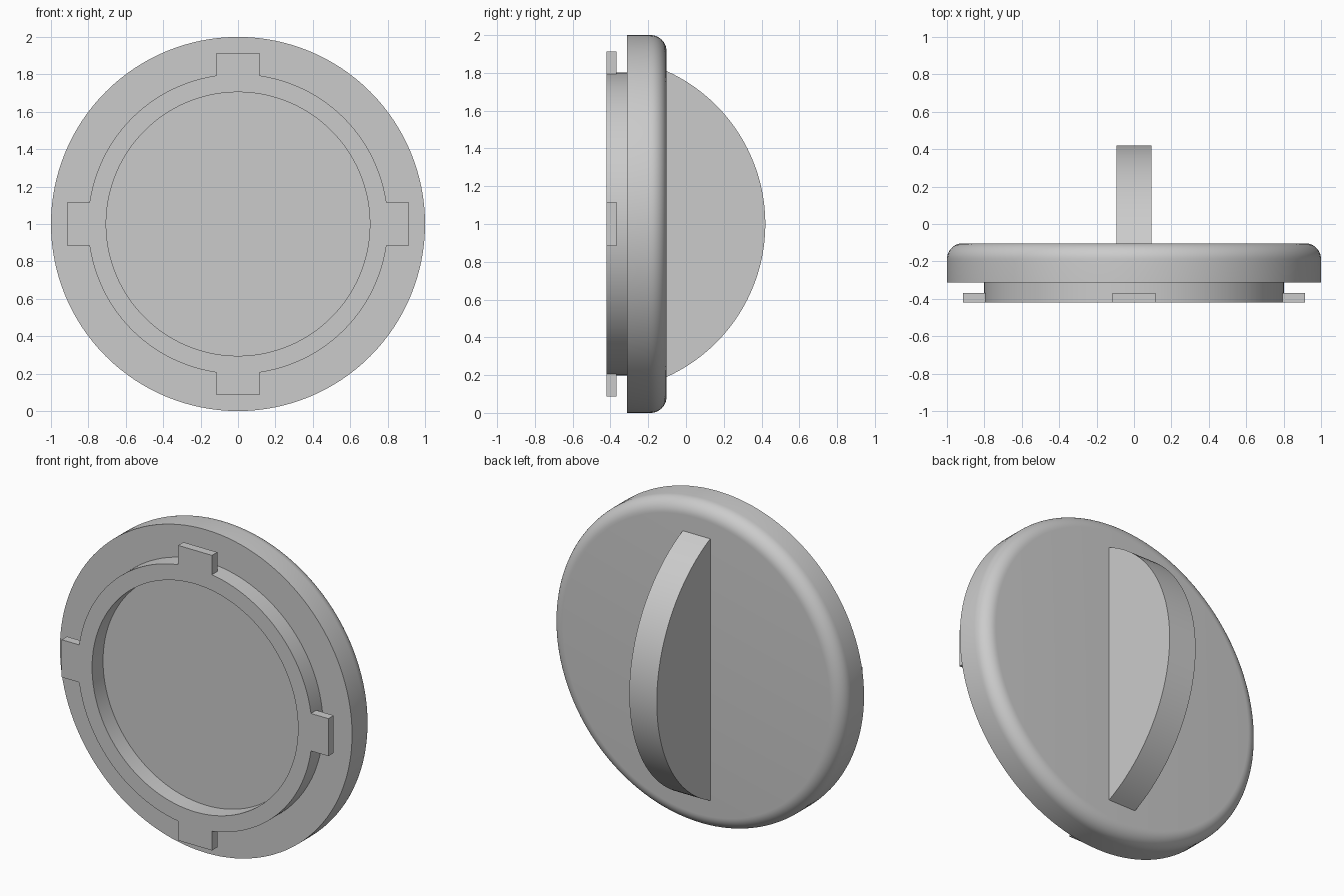
import bpy
import bmesh
from math import sin, cos, pi, radians, asin, sqrt
from mathutils import Matrix, Vector

if "Cube" in bpy.data.objects:
    bpy.data.objects.remove(bpy.data.objects["Cube"], do_unlink=True)

grey = bpy.data.materials.new("plain_grey")
grey.use_nodes = True
colour = (0.6, 0.6, 0.6, 1)
grey.diffuse_color = colour
grey.node_tree.nodes["Principled BSDF"].inputs["Base Color"].default_value = colour

CENTRE = Vector((0, 0, 1))
FRONT, SHOULDER, BACK = -0.42, -0.313, -0.103


def add_object(name, bm, smooth=False):
    bmesh.ops.recalc_face_normals(bm, faces=bm.faces)
    mesh = bpy.data.meshes.new(name)
    bm.to_mesh(mesh)
    bm.free()
    mesh.materials.append(grey)
    obj = bpy.data.objects.new(name, mesh)
    bpy.context.collection.objects.link(obj)
    if smooth:
        bpy.ops.object.select_all(action="DESELECT")
        obj.select_set(True)
        bpy.context.view_layer.objects.active = obj
        bpy.ops.object.shade_smooth_by_angle(angle=radians(30))
    return obj


# Cap body: recessed collar, wide disc and rounded back edge, turned about y
fillet = 0.085
outline = [(0, SHOULDER), (0.705, SHOULDER), (0.705, FRONT), (0.802, FRONT),
           (0.802, SHOULDER), (1, SHOULDER)]
for i in range(11):
    a = pi / 2 * i / 10
    outline.append((1 - fillet + fillet * cos(a), BACK - fillet + fillet * sin(a)))
outline.append((0, BACK))

bm = bmesh.new()
verts = [bm.verts.new((r, y, 1)) for r, y in outline]
edges = [bm.edges.new(pair) for pair in zip(verts, verts[1:])]
bmesh.ops.spin(bm, geom=verts + edges, cent=CENTRE, axis=(0, 1, 0),
               angle=2 * pi, steps=128)
bmesh.ops.remove_doubles(bm, verts=bm.verts, dist=0.0001)
add_object("cap_body", bm, smooth=True)

# Four locking tabs around the collar
inner, outer, width, depth = 0.79, 0.913, 0.232, 0.052
for i, side in enumerate(("left", "bottom", "right", "top")):
    bm = bmesh.new()
    bmesh.ops.create_cube(bm, size=1)
    bmesh.ops.scale(bm, vec=(outer - inner, depth, width), verts=bm.verts)
    bmesh.ops.translate(bm, vec=((inner + outer) / 2, FRONT + depth / 2, 0), verts=bm.verts)
    bmesh.ops.transform(bm, matrix=Matrix.Translation(CENTRE) @ Matrix.Rotation(i * pi / 2, 4, "Y"),
                        verts=bm.verts)
    add_object("locking_tab_" + side, bm)

# Grip: a circular segment standing on the back of the disc
half_chord, rise, half_width = 0.81, 0.523, 0.094
radius = (half_chord ** 2 + rise ** 2) / (2 * rise)
arc_y = BACK + rise - radius
sweep = asin(half_chord / radius)
bm = bmesh.new()
steps = 64
arc = [-sweep + 2 * sweep * i / steps for i in range(steps + 1)]
face = bm.faces.new([bm.verts.new((-half_width, arc_y + radius * cos(a), 1 + radius * sin(a)))
                     for a in arc])
extruded = bmesh.ops.extrude_face_region(bm, geom=[face])["geom"]
bmesh.ops.translate(bm, vec=(2 * half_width, 0, 0),
                    verts=[v for v in extruded if isinstance(v, bmesh.types.BMVert)])
# Close the first side if the extrusion moved its face
bmesh.ops.holes_fill(bm, edges=[e for e in bm.edges if e.is_boundary], sides=0)
add_object("grip", bm, smooth=True)
